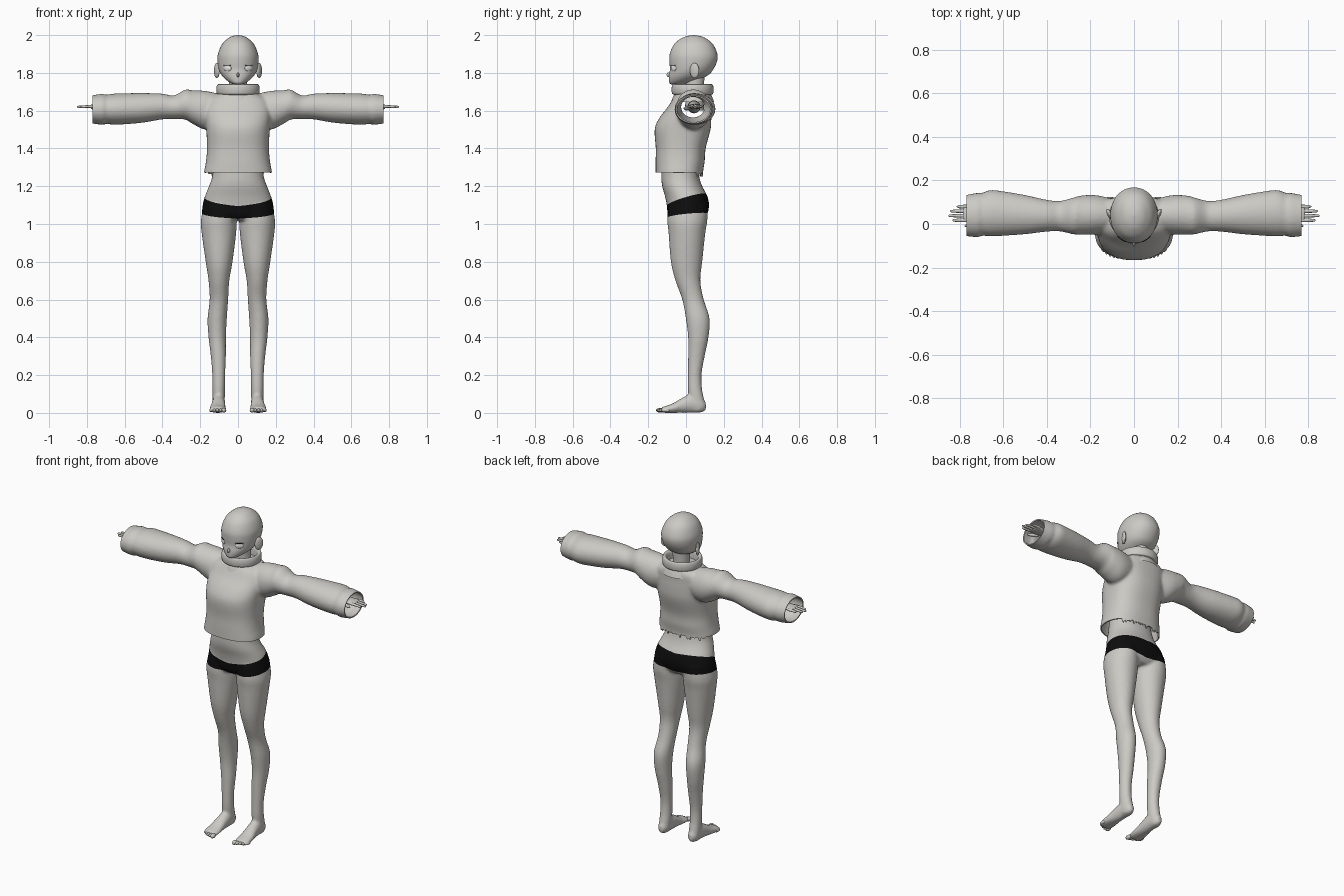
import bpy, bmesh, math, random
from mathutils import Matrix, Euler, Vector

random.seed(4)
cube = bpy.data.objects.get("Cube")
if cube:
    bpy.data.objects.remove(cube, do_unlink=True)


def material(name, colour):
    mat = bpy.data.materials.new(name)
    mat.use_nodes = True
    mat.diffuse_color = (*colour, 1)
    for node in mat.node_tree.nodes:
        if node.type == 'BSDF_PRINCIPLED':
            node.inputs["Base Color"].default_value = (*colour, 1)
    return mat


CLAY = material("clay grey", (0.6, 0.59, 0.555))
BLACK = material("black", (0.004, 0.004, 0.004))
WHITE = material("eye white", (0.9, 0.9, 0.9))


def smooth_rows(rows, steps):
    """Pass a Catmull-Rom curve through rows of ring values."""
    out = []
    last = len(rows) - 1
    for i in range(last):
        quads = zip(rows[max(i - 1, 0)], rows[i], rows[i + 1], rows[min(i + 2, last)])
        quads = list(quads)
        for step in range(steps):
            t = step / steps
            out.append([b + 0.5 * t * (c - a + t * (2 * a - 5 * b + 4 * c - d
                        + t * (3 * (b - c) + d - a))) for a, b, c, d in quads])
    out.append(list(rows[last]))
    return out


def loft(bm, axis, rows, side=1, power=2, steps=4, sides=40, caps=True):
    """Skin rings of (position, centre u, centre v, radius u, radius v) along an axis."""
    a = "xyz".index(axis)
    u, v = [n for n in range(3) if n != a]
    rings = []
    for pos, cu, cv, ru, rv in smooth_rows(rows, steps):
        ring = []
        for n in range(sides):
            angle = math.tau * n / sides
            c, s = math.cos(angle), math.sin(angle)
            co = [0, 0, 0]
            co[a] = pos
            co[u] = cu + max(ru, 0.001) * math.copysign(abs(c) ** (2 / power), c)
            co[v] = cv + max(rv, 0.001) * math.copysign(abs(s) ** (2 / power), s)
            co[0] *= side
            ring.append(bm.verts.new(co))
        rings.append(ring)
    for low, high in zip(rings, rings[1:]):
        for n in range(sides):
            m = (n + 1) % sides
            bm.faces.new((low[n], low[m], high[m], high[n]))
    if caps:
        bm.faces.new(rings[0])
        bm.faces.new(rings[-1])


def ball(bm, centre, radii, turn=0, side=1):
    place = Matrix.LocRotScale(Vector((centre[0] * side, *centre[1:])),
                               Euler((0, 0, turn * side)), Vector(radii))
    bmesh.ops.create_uvsphere(bm, u_segments=24, v_segments=14, radius=1, matrix=place)


def make(name, bm, *mats):
    bmesh.ops.recalc_face_normals(bm, faces=bm.faces)
    mesh = bpy.data.meshes.new(name)
    bm.to_mesh(mesh)
    bm.free()
    obj = bpy.data.objects.new(name, mesh)
    bpy.context.collection.objects.link(obj)
    for mat in mats:
        mesh.materials.append(mat)
    finish(obj)
    return obj


def finish(obj):
    obj.data.shade_smooth()
    obj.data.set_sharp_from_angle(angle=math.radians(50))


def apply_modifiers(obj):
    graph = bpy.context.evaluated_depsgraph_get()
    mesh = bpy.data.meshes.new_from_object(obj.evaluated_get(graph))
    obj.modifiers.clear()
    obj.data = mesh


def fuse(obj, voxel, rounds):
    """Merge overlapping solids into one soft skin."""
    remesh = obj.modifiers.new("fuse", 'REMESH')
    remesh.mode = 'VOXEL'
    remesh.voxel_size = voxel
    soften = obj.modifiers.new("soften", 'SMOOTH')
    soften.iterations = rounds
    apply_modifiers(obj)


def cut(bm, point, normal, clear=False):
    geom = bm.verts[:] + bm.edges[:] + bm.faces[:]
    bmesh.ops.bisect_plane(bm, geom=geom, plane_co=point, plane_no=normal, clear_outer=clear)


# Hips, legs and feet
bm = bmesh.new()
loft(bm, 'z', [(1.5, 0, -.01, .12, .09), (1.35, 0, -.035, .125, .09), (1.25, 0, -.03, .137, .1),
               (1.2, 0, -.02, .154, .106), (1.15, 0, 0, .174, .112), (1.1, 0, .01, .187, .112),
               (1.05, 0, .008, .188, .104), (1.02, 0, .005, .15, .08)], power=2.2)
for side in (1, -1):
    loft(bm, 'z', [(1.1, .096, .01, .085, .103), (1.02, .102, .007, .094, .106),
                   (.95, .101, .005, .091, .097), (.8, .1, .003, .071, .083),
                   (.7, .101, .01, .055, .066), (.6, .101, .037, .049, .057),
                   (.5, .11, .062, .051, .063), (.4, .11, .065, .046, .054),
                   (.3, .104, .055, .04, .044), (.2, .102, .046, .034, .036),
                   (.12, .102, .048, .033, .038), (.05, .102, .06, .032, .04),
                   (.01, .102, .06, .026, .035)], side)
    loft(bm, 'y', [(.105, .102, .035, .014, .02), (.08, .102, .042, .03, .04),
                   (.03, .102, .05, .034, .05), (-.02, .104, .04, .037, .04),
                   (-.07, .107, .025, .043, .025), (-.11, .108, .018, .045, .018),
                   (-.13, .108, .016, .038, .014)], side)
body = make("hips_and_legs", bm, CLAY, BLACK)
fuse(body, 0.008, 5)

# Shorts: slanted cuts around the hips, faces between them painted black
TOP, BOTTOM, RISE = 1.125, 1.035, 0.1
bm = bmesh.new()
bm.from_mesh(body.data)
for side in (1, -1):
    cut(bm, (0, 0, TOP), (-RISE * side, -0.3, 1))
    cut(bm, (0, 0, BOTTOM), (-RISE * side, -RISE, 1))
for face in bm.faces:
    x, y, z = face.calc_center_median()
    lift = RISE * abs(x)
    face.material_index = int(BOTTOM + lift + RISE * y < z < TOP + lift + 0.3 * y)
bm.to_mesh(body.data)
bm.free()
finish(body)

# Toes
bm = bmesh.new()
for side in (1, -1):
    for n in range(5):
        size = 0.013 if n == 0 else 0.009
        ball(bm, (0.075 + 0.017 * n, -0.137 + 0.002 * n * n, 0.014), (size, 0.021, size), 0, side)
make("toes", bm, CLAY)

# Sweater: trunk and sleeves fused, then opened at hem and cuffs
bm = bmesh.new()
loft(bm, 'z', [(1.22, 0, -.035, .184, .126), (1.28, 0, -.035, .179, .126),
               (1.33, 0, -.031, .17, .13), (1.4, 0, -.028, .164, .132),
               (1.5, 0, -.018, .168, .148), (1.56, 0, -.004, .174, .138),
               (1.62, 0, .018, .176, .114), (1.66, 0, .03, .16, .102),
               (1.69, 0, .035, .11, .09)], power=2.4)
for side in (1, -1):
    loft(bm, 'x', [(.08, .04, 1.605, .07, .08), (.17, .042, 1.602, .09, .102),
                   (.24, .041, 1.619, .09, .089), (.28, .037, 1.632, .084, .079),
                   (.34, .036, 1.618, .07, .062), (.4, .038, 1.622, .073, .068),
                   (.5, .043, 1.615, .09, .078), (.6, .048, 1.61, .102, .082),
                   (.66, .05, 1.608, .106, .082), (.7, .044, 1.607, .098, .077),
                   (.72, .041, 1.607, .102, .082), (.8, .038, 1.607, .09, .07)], side)
sweater = make("sweater", bm, CLAY)
fuse(sweater, 0.009, 4)
bm = bmesh.new()
bm.from_mesh(sweater.data)
for side in (1, -1):
    cut(bm, (0.77 * side, 0, 0), (side, 0, 0), True)
cut(bm, (0, 0, 1.272), (0, 0, -1), True)
# Ragged edge along the back of the hem
for vert in bm.verts:
    if vert.is_boundary and vert.co.z < 1.28 and vert.co.y > 0.03:
        vert.co.z -= random.choice((0, 0, 0.008, 0.02))
bm.to_mesh(sweater.data)
bm.free()
shell = sweater.modifiers.new("cloth", 'SOLIDIFY')
shell.thickness = 0.007
shell.offset = -1
apply_modifiers(sweater)
finish(sweater)

# Rolled collar
bm = bmesh.new()
profile = [(1.645, .118), (1.67, .108), (1.684, .102), (1.69, .112), (1.715, .115),
           (1.737, .11), (1.739, .1), (1.725, .09), (1.68, .086)]
loft(bm, 'z', [(z, 0, .035, r, r * .97) for z, r in profile], sides=48, caps=False)
make("collar", bm, CLAY)

# Neck and head
bm = bmesh.new()
loft(bm, 'z', [(1.6, 0, .045, .055, .05), (1.7, 0, .045, .048, .048), (1.8, 0, .045, .05, .055)])
make("neck", bm, CLAY)
bm = bmesh.new()
loft(bm, 'z', [(2, 0, .04, .004, .004), (1.994, 0, .04, .032, .038), (1.98, 0, .04, .057, .07),
               (1.95, 0, .04, .086, .104), (1.9, 0, .04, .106, .126), (1.86, 0, .038, .108, .126),
               (1.82, 0, .03, .102, .115), (1.79, 0, .015, .088, .105), (1.765, 0, -.01, .065, .081),
               (1.745, 0, -.036, .036, .051), (1.735, 0, -.05, .01, .015)], power=2.1, sides=48)
ball(bm, (0, -0.089, 1.79), (0.007, 0.014, 0.013))
make("head", bm, CLAY)

# Ears, eyes and lashes
ears, eyes, lashes = bmesh.new(), bmesh.new(), bmesh.new()
for side in (1, -1):
    ball(ears, (0.112, 0.045, 1.812), (0.011, 0.027, 0.04), -0.45, side)
    ball(eyes, (0.055, -0.066, 1.824), (0.024, 0.007, 0.016), 0.6, side)
    ball(lashes, (0.057, -0.069, 1.841), (0.024, 0.004, 0.002), 0.6, side)
make("ears", ears, CLAY)
make("eyes", eyes, WHITE)
make("eyelashes", lashes, BLACK)

# Forearms, hands and fingers
bm = bmesh.new()
for side in (1, -1):
    loft(bm, 'x', [(.4, .042, 1.62, .034, .034), (.55, .044, 1.62, .032, .032),
                   (.68, .045, 1.621, .022, .018), (.73, .047, 1.622, .036, .014),
                   (.775, .048, 1.622, .037, .01), (.785, .048, 1.622, .03, .005)], side, sides=24)
    for n, tip in enumerate((0.835, 0.853, 0.845, 0.815)):
        y = 0.017 + 0.021 * n
        loft(bm, 'x', [(0.76, y, 1.622, .009, .008), (0.8, y, 1.622, .008, .007),
                       (tip - 0.008, y, 1.62, .006, .006), (tip, y, 1.62, .002, .002)],
             side, sides=12)
    ball(bm, (0.745, 0.003, 1.612), (0.036, 0.01, 0.009), -0.4, side)
make("arms_and_hands", bm, CLAY)
